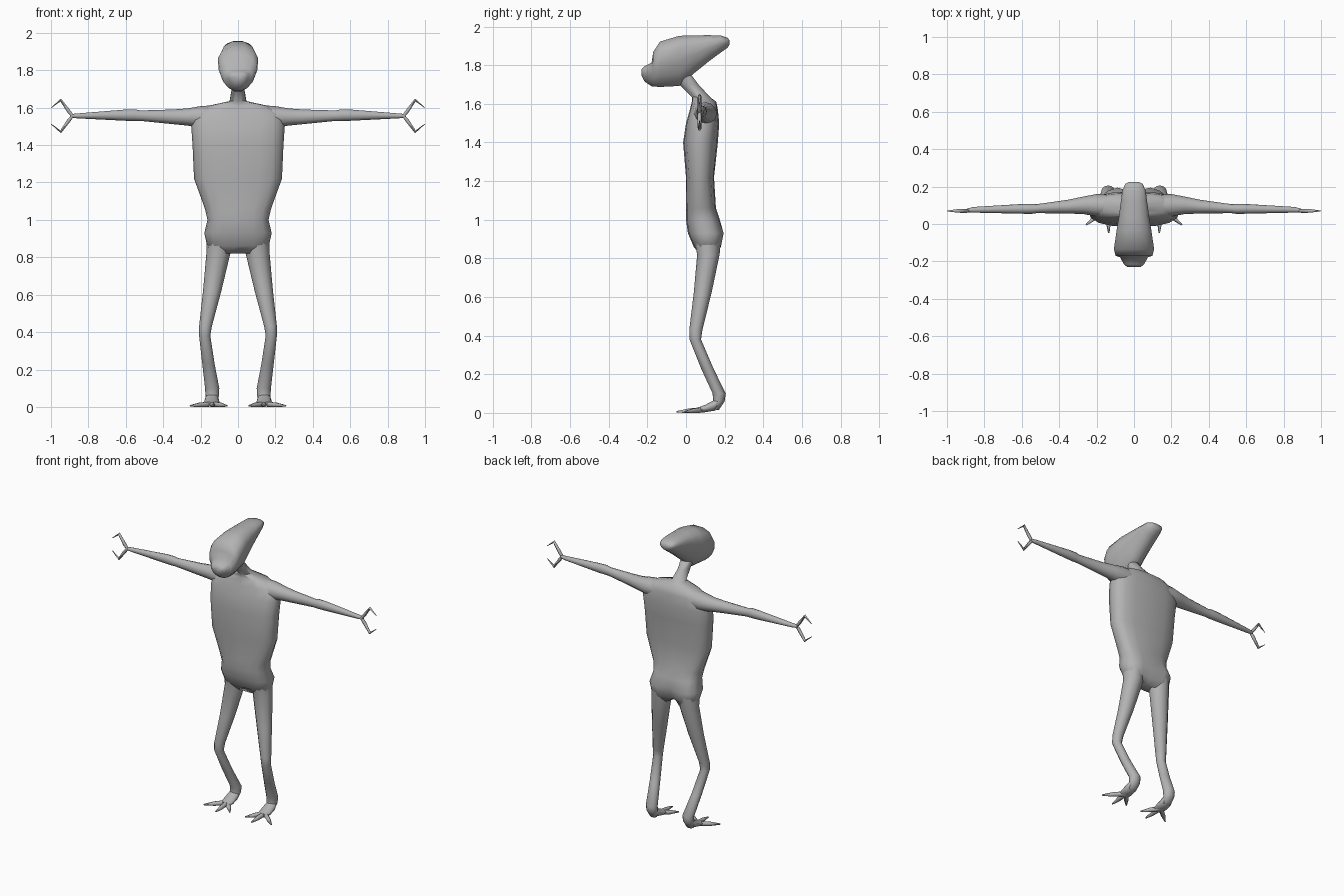
import bpy, bmesh, math
from mathutils import Vector

cube = bpy.data.objects.get("Cube")
if cube:
    bpy.data.objects.remove(cube, do_unlink=True)

skin = bpy.data.materials.new("grey_skin")
skin.use_nodes = True
GREY = (0.45, 0.45, 0.45, 1)
skin.diffuse_color = GREY
skin.node_tree.nodes["Principled BSDF"].inputs["Base Color"].default_value = GREY

X, Y, Z = Vector((1, 0, 0)), Vector((0, 1, 0)), Vector((0, 0, 1))


def ring(center, u, v, sides=12, power=1.0, pinch=0.0):
    """Closed cross-section; power below 1 is boxier, pinch narrows the lower half."""
    points = []
    for i in range(sides):
        a = math.tau * i / sides
        c, s = math.cos(a), math.sin(a)
        c = math.copysign(abs(c) ** power, c) * (1 + pinch * s)
        s = math.copysign(abs(s) ** power, s)
        points.append(Vector(center) + u * c + v * s)
    return points


def loft(name, rings, adjust=None):
    """Skin a list of rings, close both ends and shade the result smooth."""
    bm = bmesh.new()
    rows = [[bm.verts.new(p) for p in r] for r in rings]
    n = len(rows[0])
    for a, b in zip(rows, rows[1:]):
        for i in range(n):
            j = (i + 1) % n
            bm.faces.new((a[i], a[j], b[j], b[i]))
    bm.faces.new(rows[0])
    bm.faces.new(rows[-1])
    if adjust:
        for v in bm.verts:
            adjust(v.co)
    bmesh.ops.recalc_face_normals(bm, faces=bm.faces)
    mesh = bpy.data.meshes.new(name)
    bm.to_mesh(mesh)
    bm.free()
    mesh.materials.append(skin)
    obj = bpy.data.objects.new(name, mesh)
    bpy.context.collection.objects.link(obj)
    bpy.ops.object.select_all(action="DESELECT")
    obj.select_set(True)
    bpy.context.view_layer.objects.active = obj
    bpy.ops.object.shade_smooth_by_angle(angle=math.radians(65))
    return obj


def tube(name, path, radii, sides=6):
    """Tapered tube whose rings face along the path."""
    path = [Vector(p) for p in path]
    rings = []
    for i, p in enumerate(path):
        d = path[min(i + 1, len(path) - 1)] - path[max(i - 1, 0)]
        q = d.to_track_quat("Z", "Y")
        rings.append(ring(p, q @ X * radii[i], q @ Y * radii[i], sides))
    return loft(name, rings)


# Torso and neck: height, half width, front, back
torso = [
    (0.82, 0.10, 0.07, 0.15), (0.86, 0.165, 0.04, 0.185), (0.93, 0.18, 0.01, 0.2),
    (1.0, 0.163, 0, 0.175), (1.06, 0.177, 0, 0.155), (1.22, 0.235, 0, 0.145),
    (1.4, 0.243, -0.015, 0.165), (1.5, 0.25, 0, 0.172), (1.57, 0.235, 0.02, 0.165),
    (1.61, 0.16, 0.03, 0.157), (1.635, 0.045, 0.03, 0.125), (1.7, 0.034, -0.035, 0.065),
    (1.76, 0.045, -0.08, 0.02),
]


def cleft(co):
    if co.z < 0.95 and abs(co.x) < 0.02:
        if co.y > 0.1:
            co.y -= 0.03
        if co.z < 0.85:
            co.z += 0.02


loft("torso", [ring((0, (f + b) / 2, z), X * w, Y * (b - f) / 2, 16,
                    0.75 if z < 1.62 else 1.0) for z, w, f, b in torso], cleft)

# Head: depth, bottom, top, half width
head = [
    (-0.23, 1.745, 1.78, 0.035), (-0.215, 1.715, 1.795, 0.052), (-0.178, 1.69, 1.815, 0.072),
    (-0.17, 1.688, 1.87, 0.095), (-0.135, 1.685, 1.925, 0.104), (-0.035, 1.69, 1.955, 0.09),
    (0.04, 1.755, 1.957, 0.078), (0.12, 1.82, 1.957, 0.068), (0.18, 1.865, 1.955, 0.06),
    (0.215, 1.89, 1.943, 0.045), (0.225, 1.905, 1.93, 0.025),
]
loft("head", [ring((0, y, (b + t) / 2), X * w, Z * (t - b) / 2, 14, 0.85, 0.3)
              for y, b, t, w in head])

# Arm: reach, depth, height, half depth, half height
arm = [
    (0.1, 0.095, 1.55, 0.06, 0.065), (0.2, 0.1, 1.55, 0.06, 0.058),
    (0.27, 0.1, 1.55, 0.047, 0.046), (0.35, 0.093, 1.551, 0.037, 0.039),
    (0.52, 0.082, 1.557, 0.024, 0.028), (0.55, 0.081, 1.56, 0.027, 0.031),
    (0.6, 0.081, 1.56, 0.026, 0.03), (0.86, 0.076, 1.556, 0.015, 0.013),
    (0.895, 0.072, 1.556, 0.009, 0.01),
]

# Leg: side, depth, height, half width, half depth
leg = [
    (0.1, 0.11, 0.93, 0.065, 0.075), (0.105, 0.116, 0.82, 0.064, 0.058),
    (0.138, 0.086, 0.62, 0.049, 0.046), (0.174, 0.051, 0.43, 0.034, 0.034),
    (0.178, 0.048, 0.38, 0.03, 0.03), (0.158, 0.11, 0.23, 0.033, 0.032),
    (0.138, 0.172, 0.1, 0.038, 0.034), (0.138, 0.17, 0.06, 0.036, 0.03),
    (0.138, 0.152, 0.015, 0.024, 0.018),
]

# Foot sole: depth, height, half width, half thickness
foot = [(0.19, 0.08, 0.025, 0.02), (0.15, 0.04, 0.038, 0.03),
        (0.1, 0.023, 0.042, 0.02), (0.06, 0.015, 0.036, 0.013)]
toes = {"outer": (0.256, -0.005), "middle": (0.135, -0.048), "inner": (0.058, -0.005)}

for side, s in (("left", 1), ("right", -1)):
    loft(side + "_arm", [ring((s * x, y, z), Y * d, Z * h) for x, y, z, d, h in arm])
    loft(side + "_leg", [ring((s * x, y, z), X * w, Y * d) for x, y, z, w, d in leg])
    loft(side + "_foot", [ring((s * 0.14, y, z), X * w, Z * h, 10) for y, z, w, h in foot])

    # Toes fan out from the ball of the foot
    for label, (tx, ty) in toes.items():
        start, tip = Vector((s * 0.14, 0.09, 0.016)), Vector((s * tx, ty, 0.006))
        tube(f"{side}_{label}_toe", [start, start.lerp(tip, 0.55), tip], (0.016, 0.014, 0.004))

    # Two hooked fingers form an open pincer
    for label, k in (("upper", 1), ("lower", -1)):
        path = [(s * x, 0.07, 1.556 + k * z)
                for x, z in ((0.885, 0), (0.905, 0.025), (0.948, 0.085), (0.998, 0.044))]
        tube(f"{side}_{label}_finger", path, (0.009, 0.011, 0.009, 0.002))
